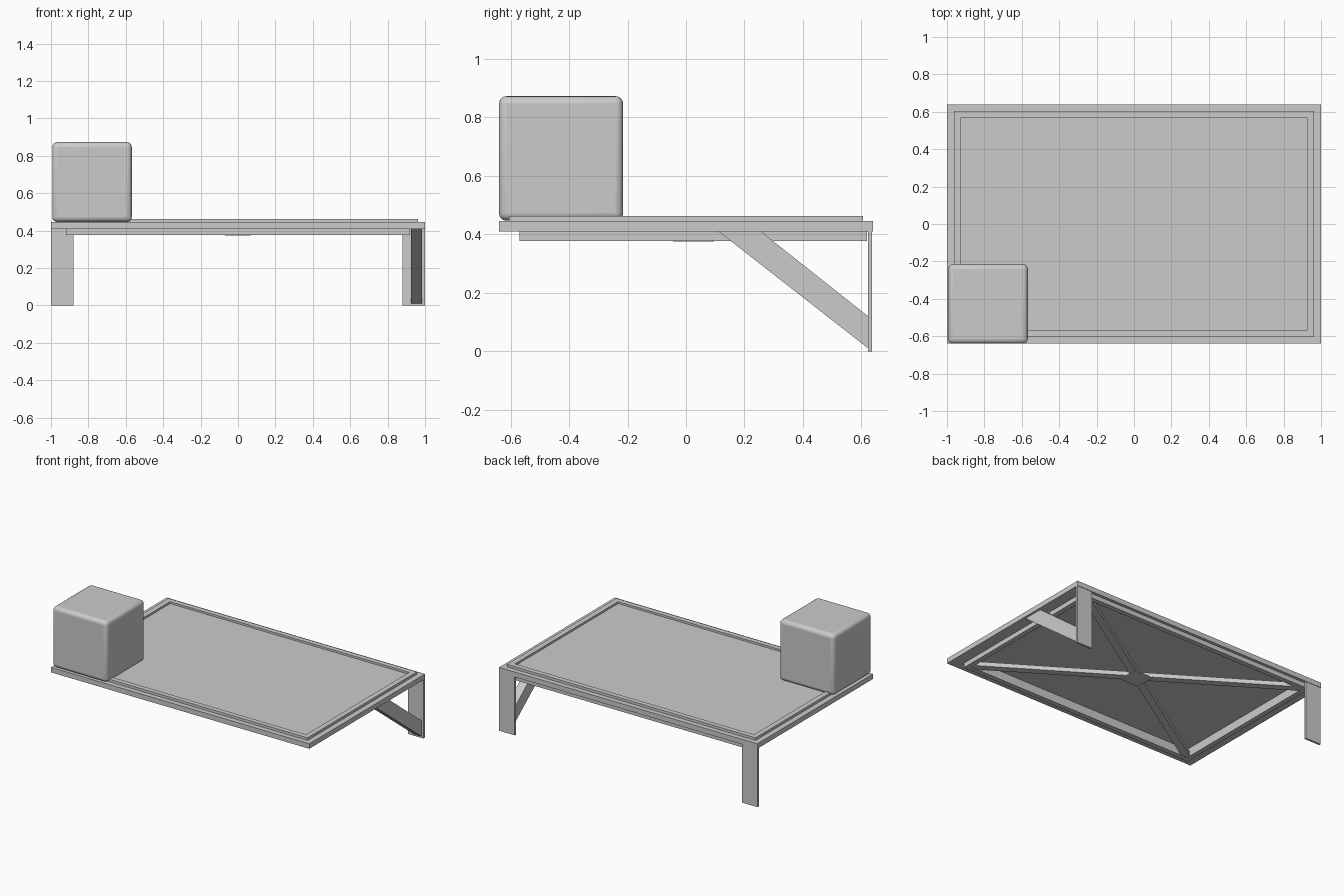
import bpy, bmesh, math

if "Cube" in bpy.data.objects:
    bpy.data.objects.remove(bpy.data.objects["Cube"])

grey = bpy.data.materials.new("plain grey")
grey.diffuse_color = (0.6, 0.6, 0.6, 1)
grey.use_nodes = True
grey.node_tree.nodes["Principled BSDF"].inputs["Base Color"].default_value = grey.diffuse_color


def finish(name, bm):
    bmesh.ops.recalc_face_normals(bm, faces=bm.faces)
    mesh = bpy.data.meshes.new(name)
    bm.to_mesh(mesh)
    bm.free()
    mesh.materials.append(grey)
    obj = bpy.data.objects.new(name, mesh)
    bpy.context.collection.objects.link(obj)
    return obj


def box(name, x, y, z):
    bm = bmesh.new()
    bmesh.ops.create_cube(bm, size=1)
    for v in bm.verts:
        v.co = [r[0] if c < 0 else r[1] for c, r in zip(v.co, (x, y, z))]
    return finish(name, bm)


def frame(name, outer, inner, z):
    """Rectangular ring; outer and inner are (x half-width, front y, back y)."""
    bm = bmesh.new()
    loops = []
    for hx, y0, y1 in (outer, inner):
        for h in z:
            loops.append([bm.verts.new((x, y, h)) for x, y in
                          ((-hx, y0), (hx, y0), (hx, y1), (-hx, y1))])
    ob, ot, ib, it = loops
    for a, b in ((ob, ot), (ot, it), (it, ib), (ib, ob)):
        for i in range(4):
            j = (i + 1) % 4
            bm.faces.new((a[i], a[j], b[j], b[i]))
    return finish(name, bm)


def prism(name, outline, x0, x1):
    """Side profile of (y, z) points extruded along x."""
    bm = bmesh.new()
    face = bm.faces.new([bm.verts.new((x0, y, z)) for y, z in outline])
    new = bmesh.ops.extrude_face_region(bm, geom=[face])["geom"]
    bmesh.ops.translate(bm, vec=(x1 - x0, 0, 0),
                        verts=[v for v in new if isinstance(v, bmesh.types.BMVert)])
    return finish(name, bm)


# Table top: outer edge, raised lip, recessed panel and lower apron
frame("table_edge", (1.0, -0.64, 0.64), (0.885, -0.535, 0.585), (0.41, 0.445))
frame("raised_lip", (0.962, -0.605, 0.605), (0.925, -0.57, 0.57), (0.445, 0.463))
box("top_panel", (-0.925, 0.925), (-0.57, 0.587), (0.437, 0.449))
frame("lower_apron", (0.92, -0.57, 0.62), (0.885, -0.535, 0.585), (0.378, 0.41))

# Diagonal ribs under the panel, meeting at a centre plate
cy = 0.025
for sx in (-1, 1):
    for sy in (-1, 1):
        dx, dy = sx * 0.895, sy * 0.57
        length = math.hypot(dx, dy)
        rib = box("diagonal_rib", (0.03, length), (-0.025, 0.025), (0.38, 0.41))
        rib.location.y = cy
        rib.rotation_euler.z = math.atan2(dy, dx)
box("centre_plate", (-0.07, 0.07), (cy - 0.07, cy + 0.07), (0.375, 0.383))

# Flat back legs
for side in (-1, 1):
    box("back_leg", sorted((side * 0.88, side)), (0.622, 0.637), (0, 0.411))

# Sloping brace on the right leg only
prism("leg_brace", [(0.623, 0.01), (0.623, 0.12), (0.255, 0.411), (0.11, 0.411)],
      0.925, 0.985)

# Rounded cube on the front left corner
cube = box("rounded_cube", (-0.993, -0.568), (-0.64, -0.215), (0.447, 0.873))
bevel = cube.modifiers.new("round_edges", "BEVEL")
bevel.width = 0.026
bevel.segments = 4
bpy.context.view_layer.objects.active = cube
cube.select_set(True)
bpy.ops.object.shade_smooth_by_angle(angle=math.radians(40))
